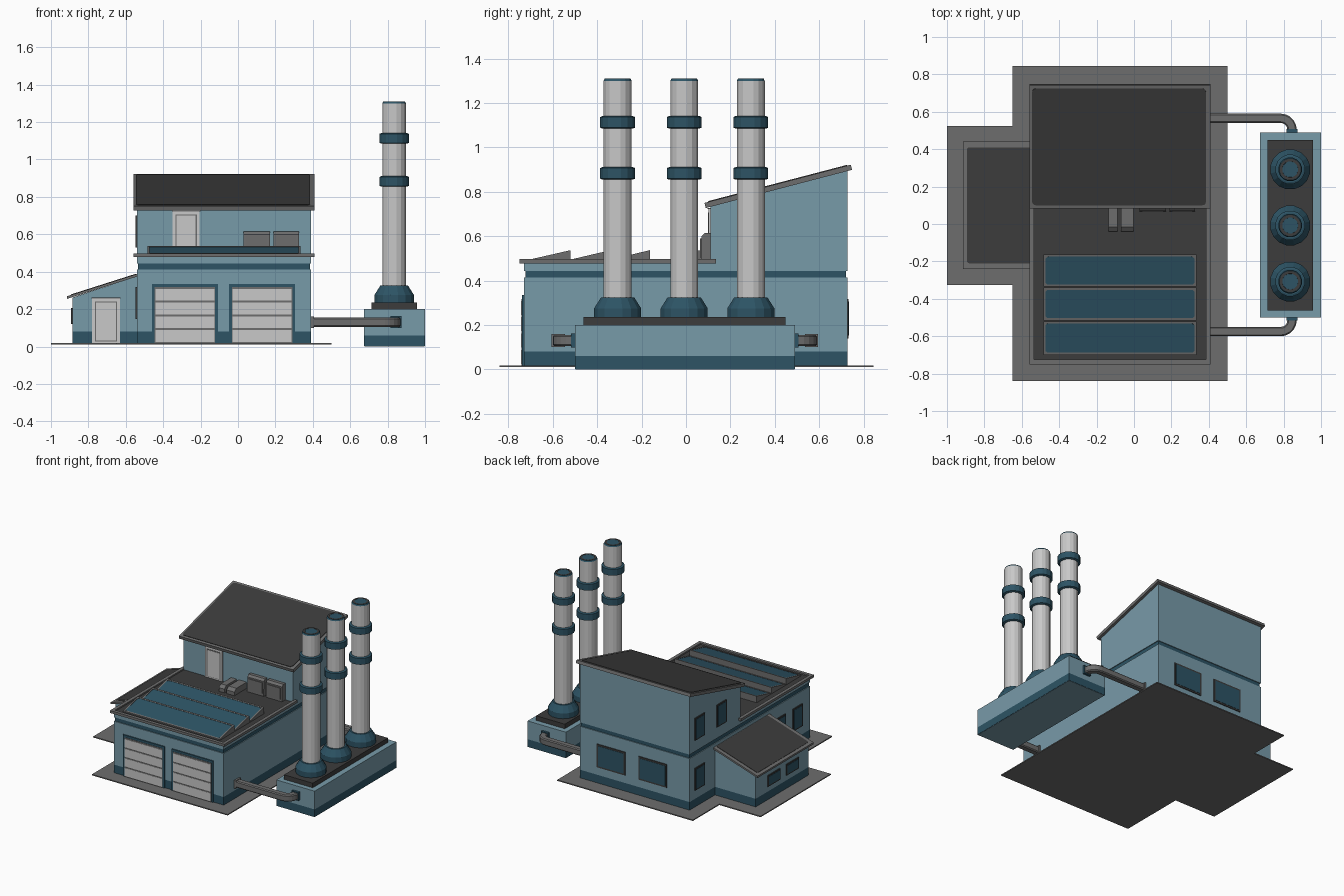
import bpy, bmesh, math
from mathutils import Matrix, Vector

if "Cube" in bpy.data.objects:
    bpy.data.objects.remove(bpy.data.objects["Cube"])


def material(name, *rgb):
    m = bpy.data.materials.new(name)
    m.diffuse_color = (*rgb, 1)
    m.use_nodes = True
    m.node_tree.nodes["Principled BSDF"].inputs["Base Color"].default_value = m.diffuse_color
    return m


WALL = material("wall blue", 0.187, 0.325, 0.395)
BLUE = material("dark blue", 0.026, 0.088, 0.13)
DARK = material("roof charcoal", 0.045, 0.045, 0.045)
GREY = material("trim grey", 0.155, 0.155, 0.155)
LIGHT = material("light grey", 0.58, 0.58, 0.58)


def finish(bm, name, *mats):
    bmesh.ops.recalc_face_normals(bm, faces=bm.faces)
    me = bpy.data.meshes.new(name)
    bm.to_mesh(me)
    bm.free()
    for m in mats:
        me.materials.append(m)
    ob = bpy.data.objects.new(name, me)
    bpy.context.collection.objects.link(ob)
    return ob


def prism(name, pts, axis, a, b, mat):
    """Extrude a (y,z) outline along x, an (x,z) outline along y or an (x,y) outline along z."""
    place = {"x": lambda p: (a, p[0], p[1]), "y": lambda p: (p[0], a, p[1]),
             "z": lambda p: (p[0], p[1], a)}[axis]
    bm = bmesh.new()
    f = bm.faces.new([bm.verts.new(place(p)) for p in pts])
    new = bmesh.ops.extrude_face_region(bm, geom=[f])["geom"]
    step = Vector([(b - a) * (axis == c) for c in "xyz"])
    bmesh.ops.translate(bm, vec=step, verts=[v for v in new if isinstance(v, bmesh.types.BMVert)])
    return finish(bm, name, mat)


def box(name, x0, x1, y0, y1, z0, z1, mat):
    return prism(name, [(x0, y0), (x1, y0), (x1, y1), (x0, y1)], "z", z0, z1, mat)


def plate(name, size, loc, angle, axis, r, mat):
    """Tilted thin plate with rounded corners."""
    bm = bmesh.new()
    bmesh.ops.create_cube(bm, size=1, matrix=Matrix.Diagonal((*size, 1)))
    up = [e for e in bm.edges if abs(e.verts[0].co.z - e.verts[1].co.z) > 1e-6]
    bmesh.ops.bevel(bm, geom=up, offset=r, segments=3, affect="EDGES", profile=0.5)
    bm.transform(Matrix.Translation(loc) @ Matrix.Rotation(angle, 4, axis))
    return finish(bm, name, mat)


def skin(name, rings, mats, rule=lambda c: 0):
    """Join equal rings of points into a capped tube."""
    bm = bmesh.new()
    rings = [[bm.verts.new(p) for p in ring] for ring in rings]
    n = len(rings[0])
    for lo, hi in zip(rings, rings[1:]):
        for i in range(n):
            j = (i + 1) % n
            bm.faces.new((lo[i], lo[j], hi[j], hi[i]))
    bm.faces.new(rings[0])
    bm.faces.new(rings[-1])
    for f in bm.faces:
        f.material_index = rule(f.calc_center_median())
    return finish(bm, name, *mats)


def lathe(name, prof, x, y, sides, mats, rule=lambda c: 0):
    angles = [2 * math.pi * (i + .5) / sides for i in range(sides)]
    return skin(name, [[(x + r * math.cos(t), y + r * math.sin(t), z) for t in angles]
                       for r, z in prof], mats, rule)


# paved ground slab with side extension
prism("paving", [(-.65, -.84), (.5, -.84), (.5, .845), (-.65, .845), (-.65, .525),
                 (-1, .525), (-1, -.325), (-.65, -.325)], "z", .01, .018, GREY)

# main building: plinth, lower wall, recessed stripe, stepped upper wall
X0, X1, Y0, Y1 = -.54, .39, -.73, .727
box("plinth", X0, X1, Y0, Y1, .012, .08, BLUE)
box("lower_wall", X0, X1, Y0, Y1, .08, .413, WALL)
box("stripe", X0 + .006, X1 - .006, Y0 + .006, Y1 - .006, .41, .447, BLUE)
prism("upper_wall", [(Y0, .443), (Y1, .443), (Y1, .895), (.11, .735), (.11, .48), (Y0, .48)],
      "x", X0, X1, WALL)

# tall sloped roof
tilt = math.atan2(.172, .659)
prism("tall_roof", [(.083, .75), (.089, .727), (.748, .899), (.742, .922)], "x", -.56, .41, GREY)
plate("tall_roof_cover", (.93, .645, .006), (-.08, .4125, .8365), tilt, "X", .02, DARK)

# flat roof with raised rim
box("flat_roof", X0, X1, Y0, .11, .478, .487, DARK)
box("rim_front", -.56, .41, -.75, -.725, .478, .497, GREY)
box("rim_left", -.56, -.535, -.75, .135, .478, .497, GREY)
box("rim_right", .385, .41, -.75, .135, .478, .497, GREY)

# sawtooth skylights: wedge, raised side rims, ridge and sill, sunken glass
for i, (a, b) in enumerate([(-.70, -.52), (-.515, -.34), (-.335, -.163)]):
    slope = (.537 - .496) / (b - a)
    prism(f"skylight_{i}", [(a, .485), (b, .485), (b, .531), (a, .490)], "x", -.485, .335, GREY)
    for side, x in (("left", -.485), ("right", .323)):
        prism(f"skylight_rim_{side}_{i}", [(a, .485), (b, .485), (b, .537), (a, .496)],
              "x", x, x + .012, GREY)
    for part, y in (("sill", a), ("ridge", b - .012)):
        z = .496 + slope * (y - a)
        prism(f"skylight_{part}_{i}", [(y, .485), (y + .012, .485), (y + .012, z + .012 * slope),
                                       (y, z)], "x", -.485, .335, GREY)
    plate(f"skylight_glass_{i}", (.80, b - a - .018, .006), (-.075, (a + b) / 2, .5115),
          math.atan(slope), "X", .02, BLUE)

# roof equipment
for i, (a, b) in enumerate([(.03, .17), (.19, .325)]):
    prism(f"air_unit_{i}", [(.068, .485), (.11, .485), (.11, .615), (.085, .615), (.07, .60)],
          "x", a, b, GREY)
    box(f"air_unit_panel_{i}", a + .012, b - .012, .064, .07, .505, .59, GREY)
for i, (a, b) in enumerate([(-.135, -.088), (-.07, -.003)]):
    prism(f"roof_duct_{i}", [(-.04, .485), (.11, .485), (.11, .535), (-.015, .535), (-.04, .515)],
          "x", a, b, GREY)

# side annex with lean-to roof
box("annex_plinth", -.885, X0, -.22, .42, .012, .08, BLUE)
prism("annex_wall", [(-.885, .08), (X0, .08), (X0, .375), (-.885, .262)], "y", -.22, .42, WALL)
prism("annex_roof", [(-.914, .255), (X0, .374), (X0, .388), (-.914, .269)], "y", -.24, .44, GREY)
plate("annex_roof_cover", (.365, .62, .006), (-.718, .10, .331), -math.atan2(.119, .374),
      "Y", .012, DARK)


# doors facing the front: frame, panel and trim line
def door(name, x0, x1, y, z0, z1):
    box(name + "_frame", x0, x1, y - .008, y + .01, z0, z1, LIGHT)
    box(name + "_gap", x0 + .015, x1 - .015, y - .010, y, z0 + .01, z1 - .016, GREY)
    box(name + "_leaf", x0 + .021, x1 - .021, y - .012, y, z0 + .014, z1 - .022, LIGHT)
    box(name + "_lintel", x0 - .004, x1 + .004, y - .014, y, z1, z1 + .006, GREY)


door("annex_door", -.78, -.632, -.22, .018, .257)
door("roof_door", -.35, -.205, .11, .487, .722)

# garage doors with four slats each
for i, (a, b) in enumerate([(-.46, -.108), (-.047, .305)]):
    box(f"garage_frame_{i}", a, b, Y0 - .008, Y0 + .01, .018, .335, BLUE)
    box(f"garage_gap_{i}", a + .014, b - .014, Y0 - .010, Y0, .018, .318, GREY)
    for k in range(4):
        z = .025 + k * .0735
        box(f"garage_slat_{i}_{k}", a + .018, b - .018, Y0 - .013, Y0, z, z + .063, LIGHT)


# windows: side walls face -x, back wall faces +y
def side_window(name, x, y, w, z0, z1):
    box(name + "_frame", x - .007, x + .01, y - w, y + w, z0, z1, DARK)
    box(name + "_glass", x - .009, x, y - w + .01, y + w - .01, z0 + .01, z1 - .01, BLUE)


for n, (y, z) in enumerate([(.61, .147), (.61, .53), (.345, .53), (-.37, .147), (-.575, .147)]):
    side_window(f"side_window_{n}", X0, y, .058, z, z + .17)
for n, y in enumerate([.205, -.02]):
    side_window(f"annex_window_{n}", -.885, y, .075, .12, .205)
for n, x in enumerate([.125, -.23]):
    box(f"back_window_{n}_frame", x - .12, x + .12, Y1 - .01, Y1 + .006, .14, .318, DARK)
    box(f"back_window_{n}_glass", x - .108, x + .108, Y1, Y1 + .008, .152, .306, BLUE)

# chimney block
box("chimney_underside", .677, .998, -.498, .488, 0, .004, WALL)
box("chimney_plinth", .675, 1, -.50, .49, .002, .06, BLUE)
box("chimney_block", .675, 1, -.50, .49, .06, .20, WALL)
box("chimney_deck", .714, .957, -.462, .448, .20, .235, DARK)

# three chimneys with collar, bands and hollow top
for i in range(3):
    cy = -.308 + .3 * i
    lathe(f"chimney_{i}", [(.064, .23), (.064, 1.30), (.059, 1.31)], .835, cy, 16, (LIGHT, BLUE),
          lambda c: int(c.z > 1.302))
    lathe(f"chimney_mouth_{i}", [(.05, 1.29), (.057, 1.311), (.043, 1.311), (.04, 1.305)],
          .835, cy, 16, (DARK,))
    lathe(f"chimney_collar_{i}", [(.108, .235), (.108, .275), (.076, .325), (.06, .325)],
          .835, cy, 16, (BLUE,))
    for k, z in enumerate((.855, 1.085)):
        lathe(f"chimney_band_{i}_{k}", [(.07, z), (.08, z + .004), (.08, z + .052), (.07, z + .056)],
              .835, cy, 16, (BLUE,))

# square chamfered pipes bending from the building into the block ends
section = [(-.025, -.018), (-.018, -.025), (.018, -.025), (.025, -.018),
           (.025, .018), (.018, .025), (-.018, .025), (-.025, .018)]
bend = [k * math.pi / 10 for k in range(6)]
path = ([(.385, .57, 0)] + [(.785 + .06 * math.sin(t), .51 + .06 * math.cos(t), t) for t in bend]
        + [(.845, .48, math.pi / 2)])
for s, n in ((-1, "front"), (1, "back")):
    skin(n + "_pipe", [[(x + u * math.sin(t), s * (y + u * math.cos(t)) - .005, .13 + v)
                        for u, v in section] for x, y, t in path], (GREY,))
    ya, yb = sorted((s * .49 - .005, s * .512 - .005))
    box(n + "_pipe_flange", .815, .875, ya, yb, .098, .162, BLUE)
    yc = s * .57 - .005
    box(n + "_pipe_wall_flange", .388, .405, yc - .03, yc + .03, .10, .16, GREY)
